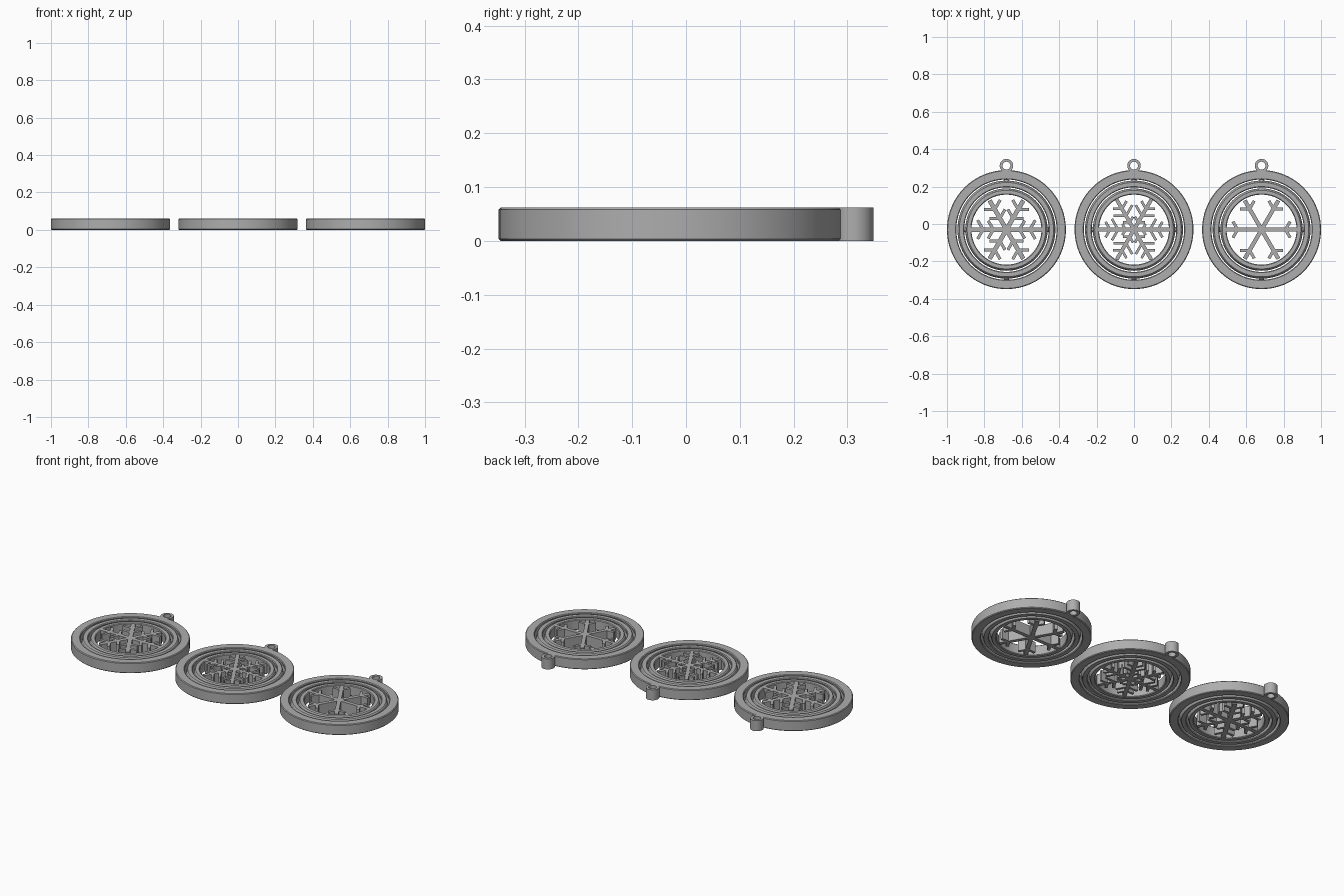
import bpy, bmesh
from math import sin, cos, pi, radians, sqrt
from mathutils import Matrix, Vector

cube = bpy.data.objects.get("Cube")
if cube:
    bpy.data.objects.remove(cube, do_unlink=True)

grey = bpy.data.materials.new("plain_grey")
grey.use_nodes = True
tone = (0.42, 0.42, 0.42, 1)
grey.diffuse_color = tone
grey.node_tree.nodes["Principled BSDF"].inputs["Base Color"].default_value = tone

H = 0.062       # thickness of every part
CY = -0.03      # ring centre in y
STEP = 0.682    # spacing of the ornaments


def finish(bm, name, smooth=True):
    bmesh.ops.recalc_face_normals(bm, faces=bm.faces)
    mesh = bpy.data.meshes.new(name)
    bm.to_mesh(mesh)
    bm.free()
    mesh.materials.append(grey)
    ob = bpy.data.objects.new(name, mesh)
    bpy.context.collection.objects.link(ob)
    if smooth:
        bpy.ops.object.select_all(action='DESELECT')
        ob.select_set(True)
        bpy.context.view_layer.objects.active = ob
        bpy.ops.object.shade_smooth_by_angle(angle=radians(25))
    return ob


def lathe(name, profile, x, y, steps=96):
    """Sweep a closed (radius, z) profile around a vertical axis."""
    bm = bmesh.new()
    loops = [[bm.verts.new((x + r * cos(a), y + r * sin(a), z)) for r, z in profile]
             for a in (2 * pi * i / steps for i in range(steps))]
    n = len(profile)
    for i in range(steps):
        a, b = loops[i], loops[(i + 1) % steps]
        for j in range(n):
            k = (j + 1) % n
            bm.faces.new((a[j], b[j], b[k], a[k]))
    return finish(bm, name)


def ring_profile(inner, outer, inner_bulge, outer_bulge, c=0.004):
    """Ring section with bevelled rims; bulges make the nested faces interlock."""
    return [(inner + c, 0), (outer - c, 0), (outer, c), (outer + outer_bulge, H / 2),
            (outer, H - c), (outer - c, H), (inner + c, H), (inner, H - c),
            (inner + inner_bulge, H / 2), (inner, c)]


def pivots(name, x, r0, r1, angle):
    """Pair of tapered pins on opposite sides of a ring."""
    bm = bmesh.new()
    for a in (angle, angle + pi):
        d = Vector((cos(a), sin(a), 0))
        mid = Vector((x, CY, H / 2)) + d * (r0 + r1) / 2
        rot = d.to_track_quat('Z', 'Y').to_matrix().to_4x4()
        bmesh.ops.create_cone(bm, cap_ends=True, segments=24, radius1=0.02, radius2=0.006,
                              depth=r1 - r0, matrix=Matrix.Translation(mid) @ rot)
    return finish(bm, name)


def snowflake(name, x, half, branches, reach):
    """Six-armed flat star; branches are (distance, length, half width)."""
    s = sqrt(3) / 2
    bm = bmesh.new()
    verts = []
    for arm in range(6):
        tip = 0.192 if arm % 3 == 0 else reach
        side = [(half / s * 1.5, half)]
        for d, length, w in branches:
            base = d + half / (2 * s)
            side += [(base - w / s, half),
                     (d + length / 2 - w * s, length * s + w / 2),
                     (d + length / 2 + w * s, length * s - w / 2),
                     (base + w / s, half)]
        side.append((tip, half))
        side[0] = (half / (1 / sqrt(3)), half)
        outline = [(u, -v) for u, v in side] + [(u, v) for u, v in reversed(side)]
        a = arm * pi / 3
        # the valley point is shared with the neighbouring arm
        for u, v in outline[:-1]:
            verts.append(bm.verts.new((x + u * cos(a) - v * sin(a),
                                       CY + u * sin(a) + v * cos(a), 0)))
    face = bm.faces.new(verts)
    out = bmesh.ops.extrude_face_region(bm, geom=[face])
    top = [g for g in out["geom"] if isinstance(g, bmesh.types.BMVert)]
    bmesh.ops.translate(bm, verts=top, vec=(0, 0, H))
    bmesh.ops.triangulate(bm, faces=[f for f in bm.faces if len(f.verts) > 4])
    return finish(bm, name, smooth=False)


# Branch patterns for the right, middle and left ornaments
patterns = {
    "right": (0.012, [(0.07, 0.055, 0.008), (0.125, 0.058, 0.008)], 0.18),
    "middle": (0.010, [(0.045, 0.035, 0.007), (0.085, 0.066, 0.007),
                       (0.128, 0.048, 0.007)], 0.185),
    "left": (0.011, [(0.128, 0.05, 0.008)], 0.18),
}

for i, (side, (half, branches, reach)) in enumerate(patterns.items()):
    x = (i - 1) * STEP
    # Nested rings
    lathe(side + "_outer_ring", ring_profile(0.268, 0.318, 0.006, 0), x, CY)
    lathe(side + "_middle_ring", ring_profile(0.226, 0.256, 0.006, 0.006), x, CY)
    lathe(side + "_inner_ring", ring_profile(0.187, 0.214, 0, 0.006), x, CY)
    # Pins the rings turn on
    pivots(side + "_outer_pivots", x, 0.25, 0.28, pi / 2)
    pivots(side + "_inner_pivots", x, 0.208, 0.238, 0)
    # Hanging loop
    lathe(side + "_hanging_loop",
          [(0.021, 0), (0.036, 0), (0.036, H), (0.021, H)], x, 0.312, 48)
    snowflake(side + "_snowflake", x, half, branches, reach)
